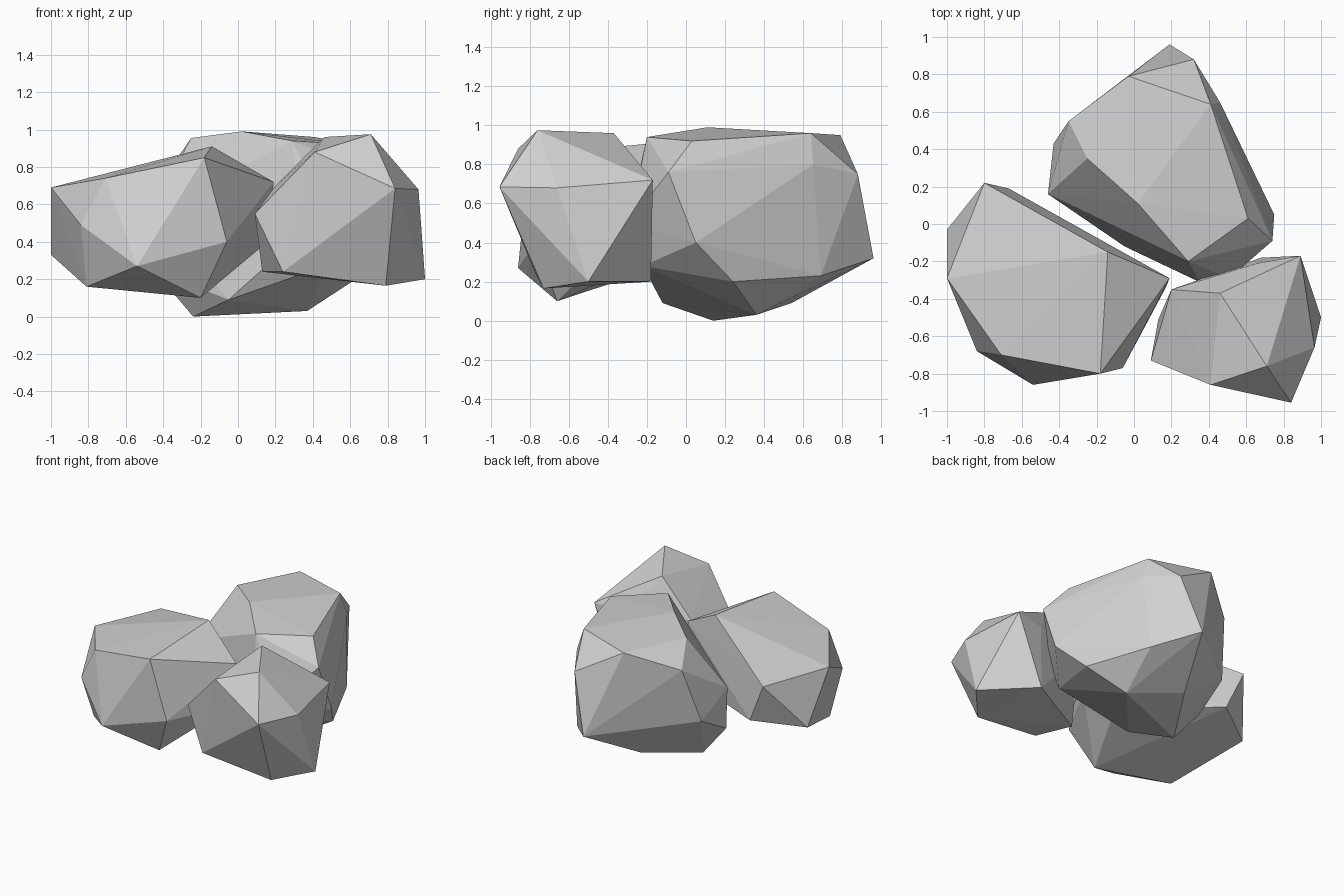
import bpy
import bmesh

# Remove the default cube only
default_cube = bpy.data.objects.get("Cube")
if default_cube:
    bpy.data.objects.remove(default_cube, do_unlink=True)


def make_material(name, colour):
    material = bpy.data.materials.new(name)
    material.use_nodes = True
    material.diffuse_color = colour
    shader = next(n for n in material.node_tree.nodes if n.type == "BSDF_PRINCIPLED")
    shader.inputs["Base Color"].default_value = colour
    shader.inputs["Roughness"].default_value = 0.9
    return material


def make_rock(name, material, **rings):
    """Wrap a faceted convex shell around the corner points of each ring."""
    bm = bmesh.new()
    for corners in rings.values():
        for corner in corners:
            bm.verts.new(corner)
    bmesh.ops.convex_hull(bm, input=bm.verts[:])
    # Drop any corner that ended up inside the shell
    loose = [v for v in bm.verts if not v.link_faces]
    bmesh.ops.delete(bm, geom=loose, context="VERTS")
    bmesh.ops.recalc_face_normals(bm, faces=bm.faces[:])

    mesh = bpy.data.meshes.new(name)
    bm.to_mesh(mesh)
    bm.free()
    mesh.materials.append(material)
    for polygon in mesh.polygons:
        polygon.use_smooth = False
    rock = bpy.data.objects.new(name, mesh)
    bpy.context.scene.collection.objects.link(rock)


stone_grey = make_material("light stone grey", (0.64, 0.64, 0.64, 1.0))

# Largest rock, at the back
make_rock(
    "back_rock", stone_grey,
    crown=[(.02, .11, .99), (.41, .64, .96), (.61, .03, .92),
           (.29, -.2, .94), (-.03, .79, .95), (-.25, .35, .955)],
    shoulder=[(.32, .88, .75), (.46, .65, .8), (.74, -.09, .76), (-.35, .55, .81)],
    waist=[(.19, .96, .32), (.75, .05, .4), (-.43, .43, .4), (-.46, .16, .56),
           (.35, -.31, .45), (.51, -.29, .5)],
    base=[(-.24, .14, 0), (.37, .36, .03), (0, .54, .09), (-.05, -.12, .09),
          (.63, .24, .2), (.49, -.22, .28), (.43, .69, .23), (-.45, .16, .25)],
)

# Wide rock with a sloping top, on the -x side
make_rock(
    "wide_rock", stone_grey,
    crown=[(-.14, -.15, .91), (-.18, -.8, .85), (-.71, -.7, .74),
           (-1, -.29, .69), (-.8, .22, .68), (.19, -.29, .72)],
    waist=[(-.84, -.68, .49), (-1, -.03, .33), (-.67, .19, .38),
           (-.06, -.77, .4), (.17, -.34, .41)],
    base=[(-.54, -.86, .27), (-.81, -.57, .16), (-.2, -.66, .1), (0, -.2, .3)],
)

# Small upright rock, on the +x side
make_rock(
    "small_rock", stone_grey,
    crown=[(.71, -.76, .975), (.46, -.37, .96), (.41, -.86, .88)],
    waist=[(.84, -.955, .685), (.965, -.66, .68), (.89, -.17, .72),
           (.66, -.21, .7), (.2, -.35, .7), (.09, -.73, .55)],
    base=[(1, -.5, .2), (.79, -.73, .165), (.24, -.77, .24),
          (.13, -.51, .24), (.68, -.18, .2)],
)
